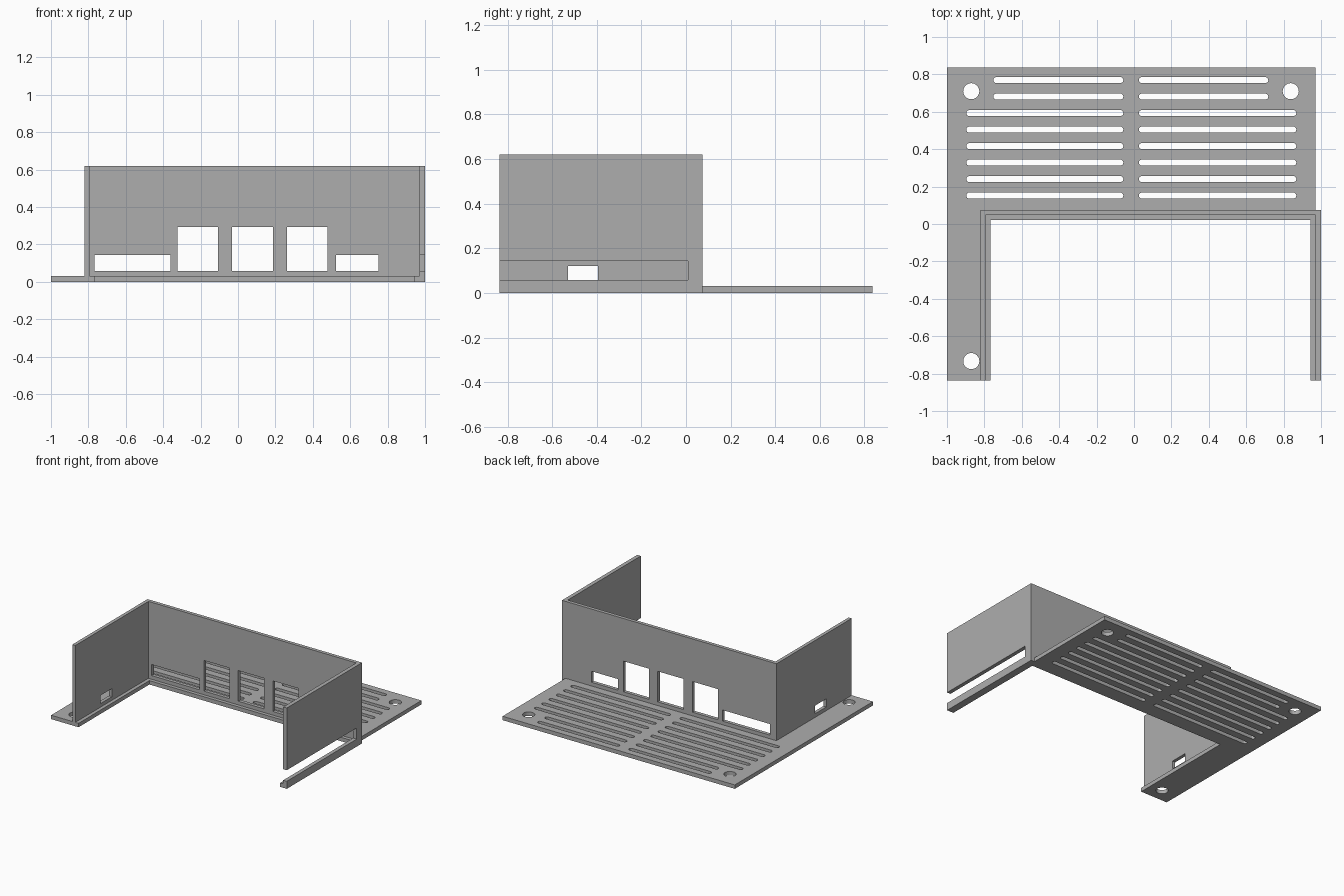
import bpy, bmesh, math

if "Cube" in bpy.data.objects:
    bpy.data.objects.remove(bpy.data.objects["Cube"])

grey = bpy.data.materials.new("plain grey")
grey.diffuse_color = (0.42, 0.42, 0.42, 1)
grey.use_nodes = True
grey.node_tree.nodes["Principled BSDF"].inputs["Base Color"].default_value = grey.diffuse_color


def prism(name, loops, z0, z1):
    """Extrude one or more flat outlines from z0 to z1 as one object."""
    bm = bmesh.new()
    for pts in loops:
        face = bm.faces.new([bm.verts.new((x, y, z0)) for x, y in pts])
        ext = bmesh.ops.extrude_face_region(bm, geom=[face])["geom"]
        top = [v for v in ext if isinstance(v, bmesh.types.BMVert)]
        bmesh.ops.translate(bm, verts=top, vec=(0, 0, z1 - z0))
    # keep the starting caps and make every solid face outward
    bmesh.ops.recalc_face_normals(bm, faces=bm.faces[:])
    mesh = bpy.data.meshes.new(name)
    bm.to_mesh(mesh)
    bm.free()
    obj = bpy.data.objects.new(name, mesh)
    bpy.context.collection.objects.link(obj)
    mesh.materials.append(grey)
    return obj


def box_cutter(name, x0, x1, y0, y1, z0, z1):
    return prism(name, [[(x0, y0), (x1, y0), (x1, y1), (x0, y1)]], z0, z1)


def slot(x0, x1, y, r, n=10):
    """Round-ended outline; equal ends give a circle."""
    right = [(x1 + r * math.cos(a), y + r * math.sin(a))
             for a in (-math.pi / 2 + math.pi * i / n for i in range(n + 1))]
    left = [(x0 - r * math.cos(a), y - r * math.sin(a))
            for a in (-math.pi / 2 + math.pi * i / n for i in range(n + 1))]
    if x0 == x1:
        right, left = right[:-1], left[:-1]
    return right + left


def cut(target, cutter):
    mod = target.modifiers.new("cut", "BOOLEAN")
    mod.operation, mod.solver, mod.object = "DIFFERENCE", "EXACT", cutter
    bpy.context.view_layer.objects.active = target
    bpy.ops.object.modifier_apply(modifier=mod.name)
    bpy.data.objects.remove(cutter)


END, T = 0.837, 0.03

# base plate with the inner ledges
base = prism("base_plate", [[
    (-1, -END), (-0.767, -END), (-0.767, 0.021), (0.943, 0.021), (0.943, -END),
    (1, -END), (1, 0.075), (0.97, 0.075), (0.97, END), (-1, END)]], 0, T)

# ventilation slots and screw holes
R = 0.016
holes = [slot(x, x, y, 0.043, 16)
         for x, y in ((-0.87, 0.71), (0.838, 0.71), (-0.87, -0.733))]
for row in range(8):
    y = 0.152 + row * 0.0882
    short = row >= 6
    holes.append(slot((-0.752 if short else -0.897) + R, -0.057 - R, y, R))
    holes.append(slot(0.026 + R, (0.718 if short else 0.868) - R, y, R))
cut(base, prism("vent_cutter", holes, -0.1, 0.1))

# three upright walls
walls = prism("walls", [[
    (-0.82, -END), (-0.794, -END), (-0.794, 0.048), (0.97, 0.048), (0.97, -END),
    (1, -END), (1, 0.075), (-0.82, 0.075)]], T, 0.62)

# port openings in the back wall: left, right, top
for x0, x1, top in ((-0.767, -0.362, 0.143), (-0.324, -0.107, 0.293),
                    (-0.032, 0.188, 0.293), (0.263, 0.478, 0.293),
                    (0.525, 0.75, 0.143)):
    cut(walls, box_cutter("port_cutter", x0, x1, 0, 0.1, 0.058, top))

# small window in the left wall, open-ended slot in the right wall
cut(walls, box_cutter("window_cutter", -0.9, -0.7, -0.53, -0.395, 0.058, 0.12))
cut(walls, box_cutter("side_slot_cutter", 0.9, 1.1, -0.9, 0.01, 0.058, 0.143))
